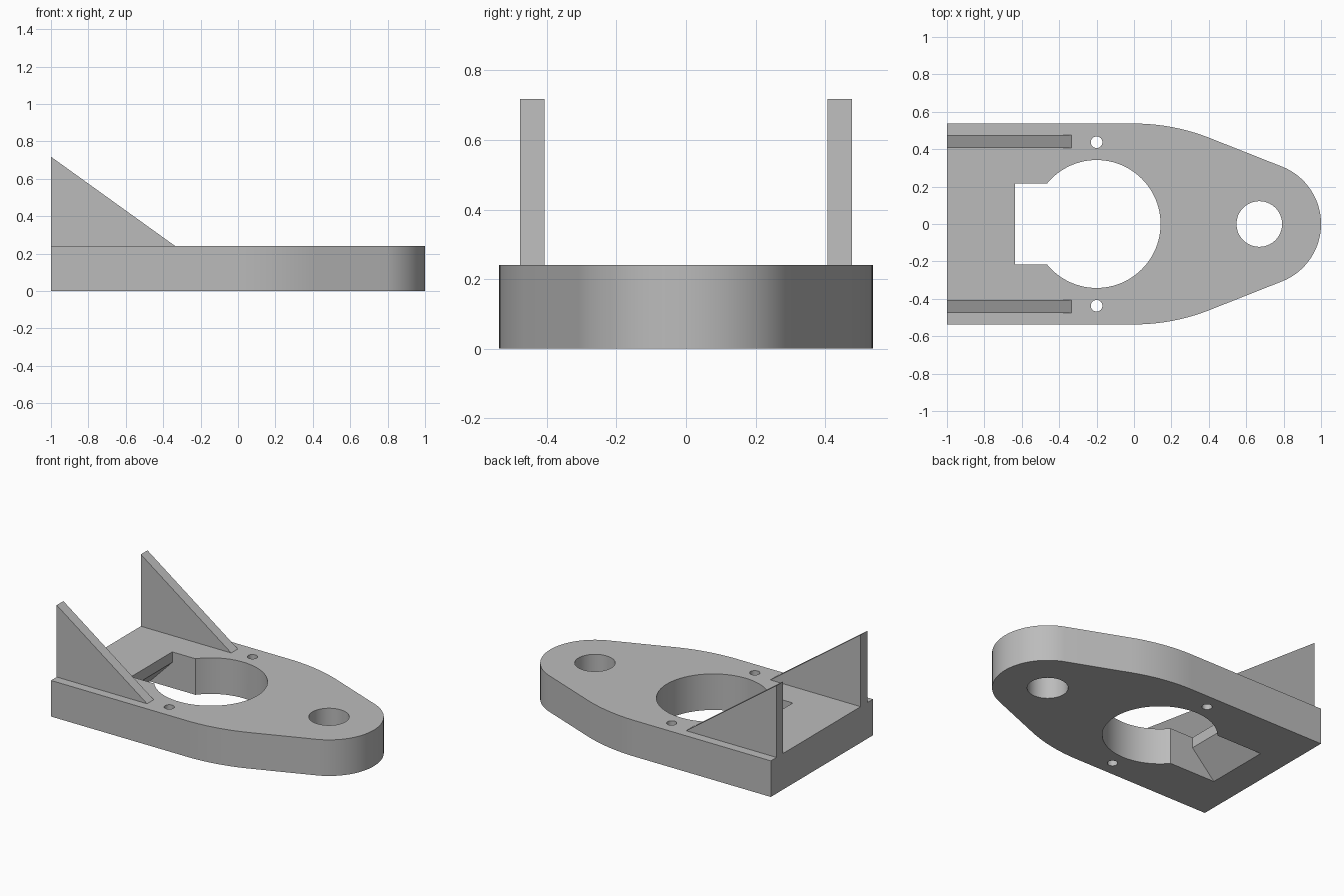
import bpy
import bmesh
from math import sin, cos, radians
from mathutils import Vector

cube = bpy.data.objects.get("Cube")
if cube:
    bpy.data.objects.remove(cube, do_unlink=True)

grey = bpy.data.materials.new("plain grey")
grey.use_nodes = True
colour = (0.5, 0.5, 0.5, 1)
grey.diffuse_color = colour
grey.node_tree.nodes["Principled BSDF"].inputs["Base Color"].default_value = colour

HEIGHT = 0.24


def prism(name, points, offset):
    """Extrude a closed outline of 3D points along an offset."""
    bm = bmesh.new()
    face = bm.faces.new([bm.verts.new(p) for p in points])
    grown = bmesh.ops.extrude_face_region(bm, geom=[face], use_keep_orig=True)
    moved = [v for v in grown["geom"] if isinstance(v, bmesh.types.BMVert)]
    bmesh.ops.translate(bm, vec=Vector(offset), verts=moved)
    bmesh.ops.recalc_face_normals(bm, faces=bm.faces)
    mesh = bpy.data.meshes.new(name)
    bm.to_mesh(mesh)
    bm.free()
    mesh.materials.append(grey)
    obj = bpy.data.objects.new(name, mesh)
    bpy.context.collection.objects.link(obj)
    return obj


def arc(cx, cy, r, start, end, steps):
    """Points on an arc, angles in degrees from +x."""
    angles = [radians(start + (end - start) * i / steps) for i in range(steps + 1)]
    return [(cx + r * cos(a), cy + r * sin(a)) for a in angles]


def round_cutter(name, x, y, r, sides):
    ring = arc(x, y, r, 0, 360, sides)[:-1]
    return prism(name, [(px, py, -0.1) for px, py in ring], (0, 0, 0.5))


# Base plate: straight rear, curved shoulders, rounded tip
half = [(-1, 0.537)] + arc(0, -0.563, 1.1, 90, 68.5, 16) + arc(0.67, 0, 0.33, 68.5, 0, 24)
outline = half + [(x, -y) for x, y in reversed(half[:-1])]
plate = prism("base_plate", [(x, y, 0) for x, y in outline], (0, 0, HEIGHT))

# Openings: large bore, tip hole, two pin holes, slot with sloped underside
slot = [(-0.635, 0.4), (-0.635, 0.17), (-0.83, -0.03), (-0.3, -0.03), (-0.3, 0.4)]
cutters = [
    round_cutter("main_bore_cutter", -0.2, 0, 0.342, 96),
    round_cutter("tip_hole_cutter", 0.67, 0, 0.122, 64),
    round_cutter("left_pin_cutter", -0.2, 0.437, 0.031, 32),
    round_cutter("right_pin_cutter", -0.2, -0.437, 0.031, 32),
    prism("slot_cutter", [(x, -0.216, z) for x, z in slot], (0, 0.432, 0)),
]
bpy.context.view_layer.objects.active = plate
for cutter in cutters:
    cutter.hide_render = True
    cut = plate.modifiers.new(cutter.name, "BOOLEAN")
    cut.operation = "DIFFERENCE"
    cut.solver = "EXACT"
    cut.object = cutter
    bpy.ops.object.modifier_apply(modifier=cut.name)
    bpy.data.objects.remove(cutter, do_unlink=True)

# Smooth curved walls, sharp rims
bpy.ops.object.select_all(action="DESELECT")
plate.select_set(True)
bpy.ops.object.shade_smooth_by_angle(angle=radians(30))

# Triangular gussets standing on the rear of the plate
triangle = [(-1, HEIGHT), (-0.335, HEIGHT), (-1, 0.718)]
for name, y in (("back_gusset", 0.407), ("front_gusset", -0.477)):
    prism(name, [(x, y, z) for x, z in triangle], (0, 0.07, 0))
